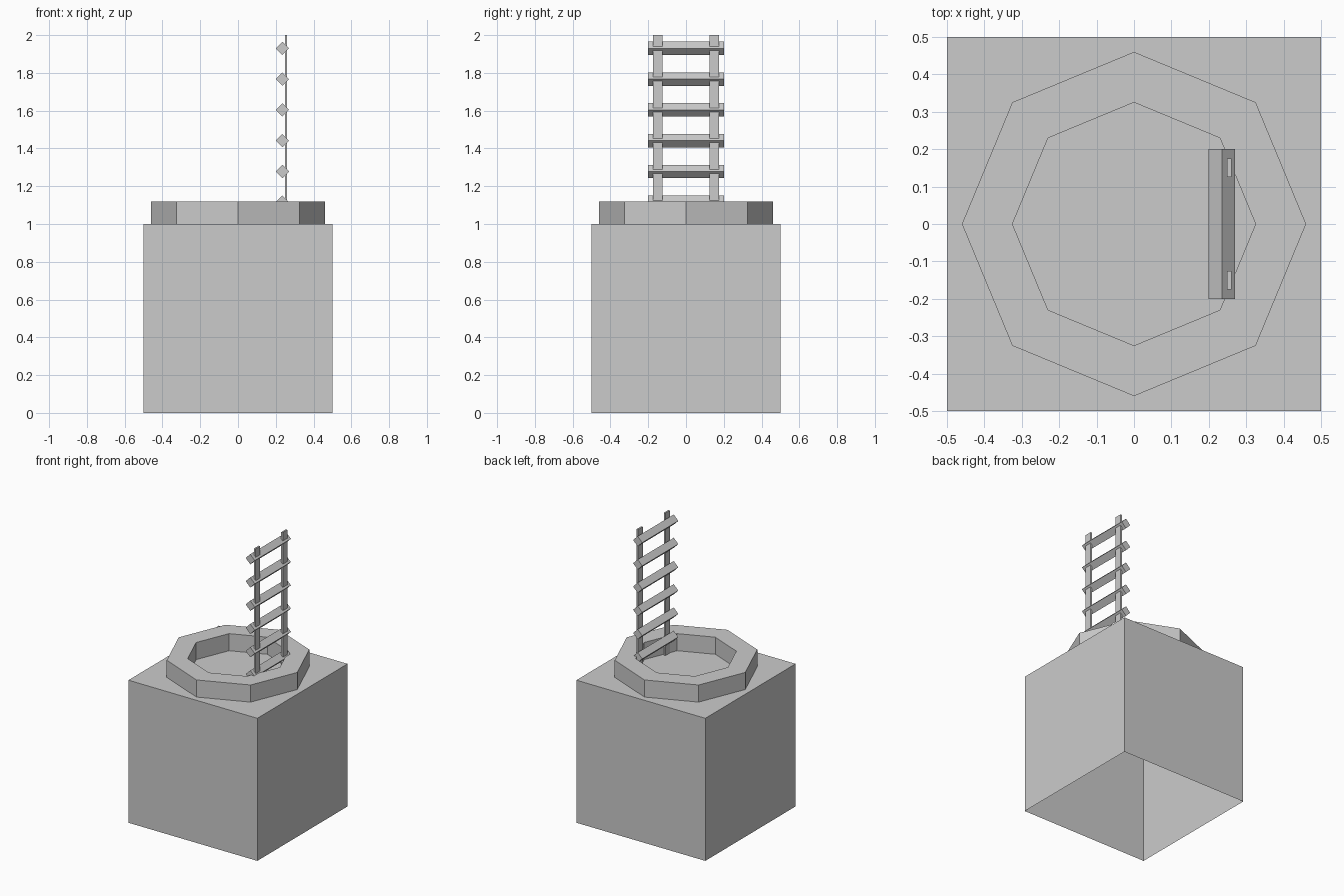
import bpy, bmesh, math
from mathutils import Matrix

if "Cube" in bpy.data.objects:
    bpy.data.objects.remove(bpy.data.objects["Cube"])


def make(name, bm):
    bmesh.ops.recalc_face_normals(bm, faces=bm.faces)
    mesh = bpy.data.meshes.new(name)
    bm.to_mesh(mesh)
    bm.free()
    obj = bpy.data.objects.new(name, mesh)
    bpy.context.collection.objects.link(obj)
    return obj


def box(name, size, loc, tilt=0.0, open_bottom=False):
    bm = bmesh.new()
    m = (Matrix.Translation(loc) @ Matrix.Rotation(tilt, 4, 'Y')
         @ Matrix.Diagonal((*size, 1)))
    bmesh.ops.create_cube(bm, size=1, matrix=m)
    obj_faces = [f for f in bm.faces if f.normal.z < -0.9]
    if open_bottom:
        bm.normal_update()
        obj_faces = [f for f in bm.faces if f.normal.z < -0.9]
        bmesh.ops.delete(bm, geom=obj_faces, context='FACES_ONLY')
    return make(name, bm)


# Base block, hollow and open underneath
box("base_block", (1, 1, 1), (0, 0, 0.5), open_bottom=True)

# Octagonal hatch rim: a rectangular section swept round eight corners
bm = bmesh.new()
section = [(0.46, 1.0), (0.46, 1.12), (0.325, 1.12), (0.325, 1.0)]
rings = []
for i in range(8):
    a = i * math.pi / 4
    rings.append([bm.verts.new((r * math.cos(a), r * math.sin(a), z))
                  for r, z in section])
for i in range(8):
    p, q = rings[i], rings[(i + 1) % 8]
    for k in range(3):
        bm.faces.new((p[k], q[k], q[k + 1], p[k + 1]))
make("hatch_rim", bm)

# Ladder rails
for side, y in (("front", -0.15), ("back", 0.15)):
    box(f"ladder_rail_{side}", (0.012, 0.05, 1.0), (0.254, y, 1.5))

# Ladder rungs, square bars turned on edge
for i in range(6):
    box(f"ladder_rung_{i + 1}", (0.05, 0.4, 0.05),
        (0.235, 0, 1.93 - 0.163 * i), tilt=math.pi / 4)
